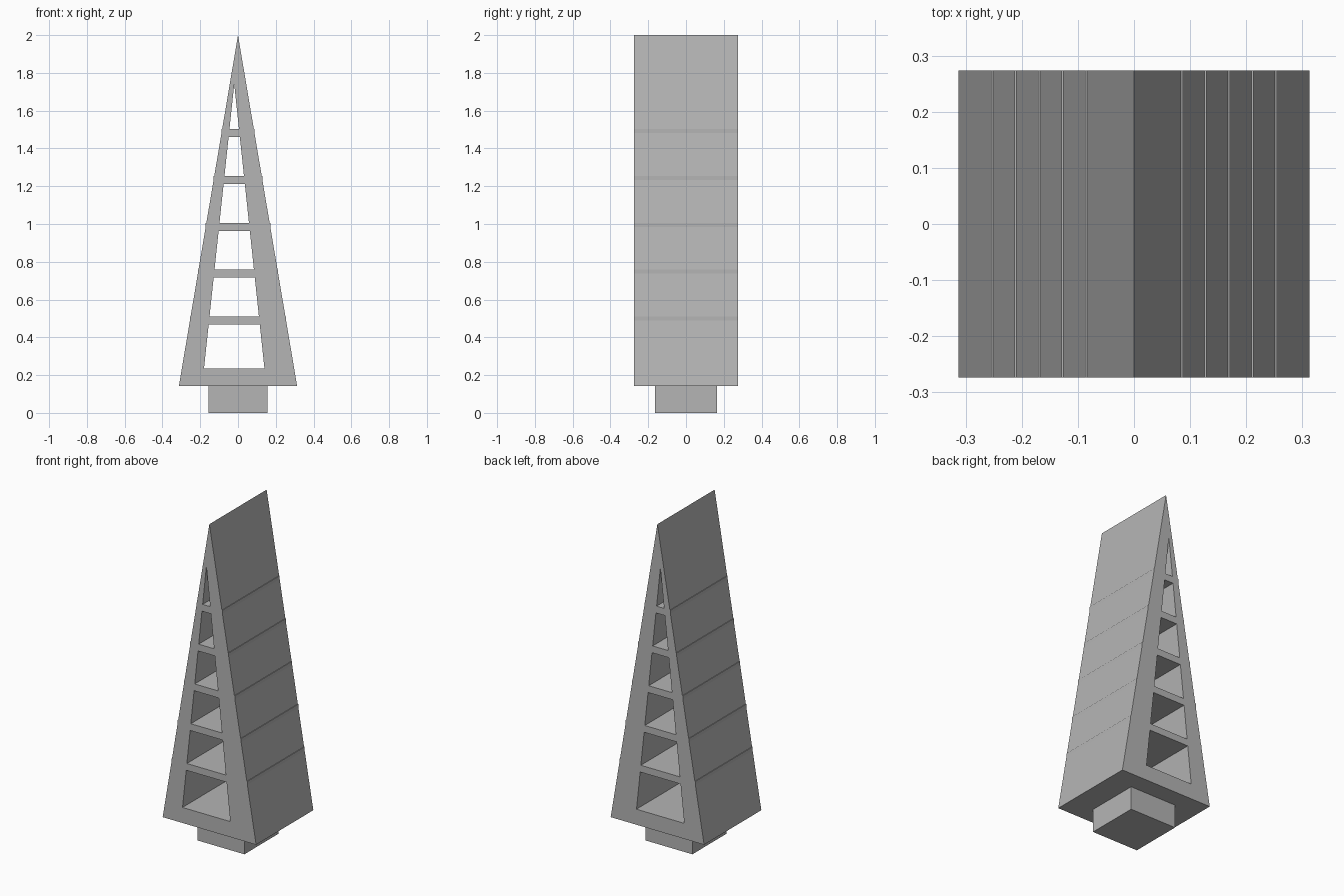
import bpy
import bmesh

if "Cube" in bpy.data.objects:
    bpy.data.objects.remove(bpy.data.objects["Cube"], do_unlink=True)

GREY = (0.46, 0.46, 0.46, 1.0)
grey = bpy.data.materials.new("plain_grey")
grey.use_nodes = True
grey.diffuse_color = GREY
grey.node_tree.nodes["Principled BSDF"].inputs["Base Color"].default_value = GREY

BOTTOM, TOP, HALF_WIDTH, HALF_DEPTH = 0.142, 2.0, 0.313, 0.274
HOLE_BOTTOM, HOLE_TOP, HOLE_HALF, HOLE_X = 0.236, 1.74, 0.16, -0.02
BAR_HEIGHT = 0.042
bar_tops = [0.51 + 0.248 * i for i in range(5)]


def outer(z):
    """Half width of the tapered body."""
    return HALF_WIDTH * (TOP - z) / (TOP - BOTTOM)


def inner(z):
    """Half width of the tapered opening."""
    return HOLE_HALF * (HOLE_TOP - z) / (HOLE_TOP - HOLE_BOTTOM)


# Outline: triangle with a tiny ledge where each crossbar meets the sides
side = [(HALF_WIDTH, BOTTOM)]
for top in bar_tops:
    middle = top - BAR_HEIGHT / 2
    side += [(outer(middle), middle), (outer(middle), top), (outer(top), top)]
outline = side + [(0, TOP)] + [(-x, z) for x, z in reversed(side)]

# Openings between the crossbars, the last one ending in a point
loops = [outline]
floors = [HOLE_BOTTOM] + bar_tops
ceilings = [top - BAR_HEIGHT for top in bar_tops]
for low, high in zip(floors, ceilings):
    loops.append([(HOLE_X - inner(low), low), (HOLE_X + inner(low), low),
                  (HOLE_X + inner(high), high), (HOLE_X - inner(high), high)])
last = floors[-1]
loops.append([(HOLE_X - inner(last), last), (HOLE_X + inner(last), last), (HOLE_X, HOLE_TOP)])

# Tapered body: filled flat profile extruded front to back
curve = bpy.data.curves.new("tapered_body", "CURVE")
curve.dimensions = "2D"
curve.fill_mode = "BOTH"
curve.extrude = HALF_DEPTH
for points in loops:
    spline = curve.splines.new("POLY")
    spline.points.add(len(points) - 1)
    for point, (x, z) in zip(spline.points, points):
        point.co = (x, z, 0, 1)
    spline.use_cyclic_u = True
    spline.use_smooth = False
profile = bpy.data.objects.new("body_profile", curve)
bpy.context.collection.objects.link(profile)
bpy.context.view_layer.update()
evaluated = profile.evaluated_get(bpy.context.evaluated_depsgraph_get())
body_mesh = bpy.data.meshes.new_from_object(evaluated)
bpy.data.objects.remove(profile, do_unlink=True)

bm = bmesh.new()
bm.from_mesh(body_mesh)
bmesh.ops.remove_doubles(bm, verts=bm.verts, dist=0.0001)
for v in bm.verts:
    x, y, z = v.co
    v.co = (x, -z, y)
bmesh.ops.recalc_face_normals(bm, faces=bm.faces)
bm.to_mesh(body_mesh)
bm.free()
body_mesh.materials.clear()
body_mesh.materials.append(grey)
body_mesh.shade_flat()
body = bpy.data.objects.new("tapered_body", body_mesh)
bpy.context.collection.objects.link(body)

# Square foot under the body
bpy.ops.mesh.primitive_cube_add(size=1, location=(0, 0, BOTTOM / 2))
foot = bpy.context.object
foot.name = "foot"
foot.scale = (0.314, 0.326, BOTTOM)
foot.data.materials.append(grey)
